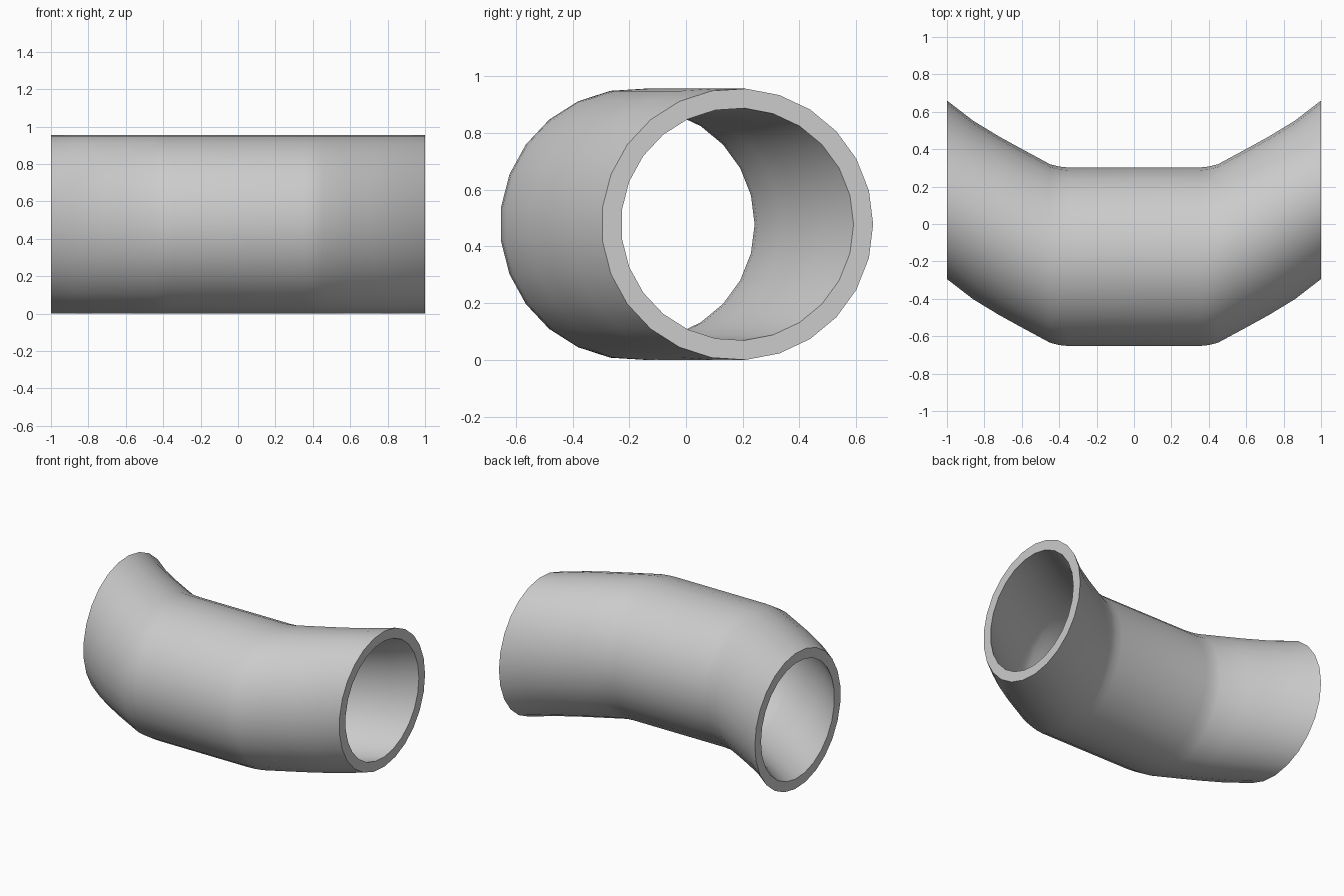
import bpy, bmesh, math

if "Cube" in bpy.data.objects:
    bpy.data.objects.remove(bpy.data.objects["Cube"])

SIDES = 25
R_OUT, R_IN = 0.479, 0.41
CZ = R_OUT * math.cos(math.radians(3.6))

# half of the bend path: (x, centre y), mirrored to the other side
half = [(0.35, -0.177), (0.40, -0.172), (0.45, -0.159), (0.60, -0.078),
        (0.72, -0.012), (0.86, 0.073), (1.0, 0.181)]
path = [(-x, y) for x, y in reversed(half)] + half

bm = bmesh.new()


def ring(x, cy, r):
    """Circle in a plane of constant x, one vertex pointing to +y."""
    return [bm.verts.new((x, cy + r * math.cos(a), CZ + r * math.sin(a)))
            for a in (2 * math.pi * i / SIDES for i in range(SIDES))]


def bridge(a, b):
    for i in range(SIDES):
        j = (i + 1) % SIDES
        bm.faces.new((a[i], a[j], b[j], b[i]))


# outer and inner skins
outer = [ring(x, y, R_OUT) for x, y in path]
inner = [ring(x, max(y, -0.168), R_IN) for x, y in path]
for skin in (outer, inner):
    for a, b in zip(skin, skin[1:]):
        bridge(a, b)

# flat end rims
bridge(outer[0], inner[0])
bridge(outer[-1], inner[-1])
bmesh.ops.recalc_face_normals(bm, faces=bm.faces)

mesh = bpy.data.meshes.new("bent_pipe")
bm.to_mesh(mesh)
bm.free()
pipe = bpy.data.objects.new("bent_pipe", mesh)
bpy.context.collection.objects.link(pipe)
bpy.context.view_layer.objects.active = pipe
pipe.select_set(True)
bpy.ops.object.shade_smooth_by_angle(angle=math.radians(40))
